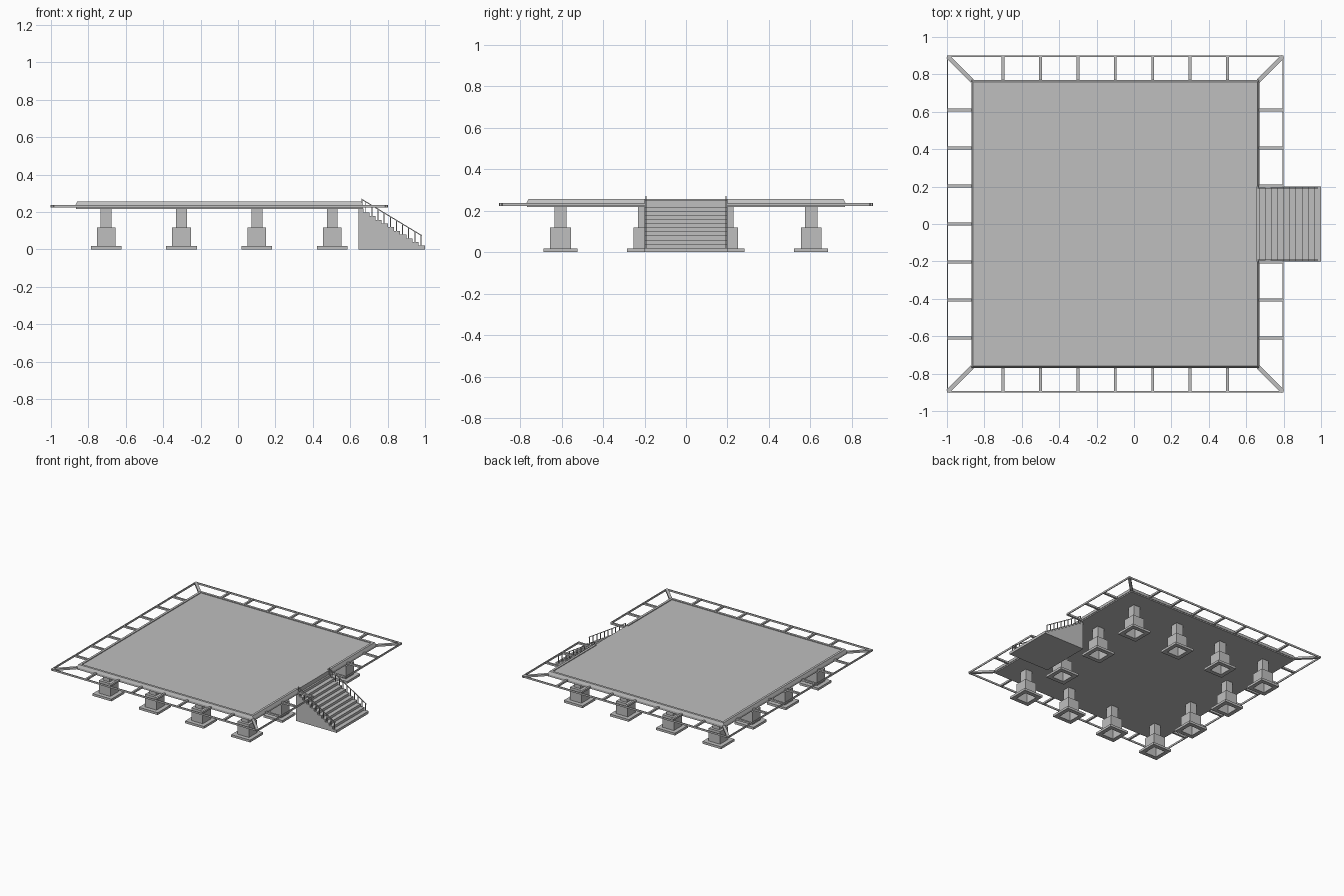
import bpy
import bmesh

cube = bpy.data.objects.get("Cube")
if cube:
    bpy.data.objects.remove(cube, do_unlink=True)

grey = bpy.data.materials.new("concrete_grey")
grey.use_nodes = True
grey.diffuse_color = (0.52, 0.52, 0.52, 1)
grey.node_tree.nodes["Principled BSDF"].inputs["Base Color"].default_value = (0.52, 0.52, 0.52, 1)


def finish(bm, name):
    bmesh.ops.recalc_face_normals(bm, faces=bm.faces)
    mesh = bpy.data.meshes.new(name)
    bm.to_mesh(mesh)
    bm.free()
    mesh.materials.append(grey)
    obj = bpy.data.objects.new(name, mesh)
    bpy.context.collection.objects.link(obj)
    return obj


def box(name, x0, x1, y0, y1, z0, z1):
    bm = bmesh.new()
    bmesh.ops.create_cube(bm, size=1)
    for v in bm.verts:
        v.co.x = x0 if v.co.x < 0 else x1
        v.co.y = y0 if v.co.y < 0 else y1
        v.co.z = z0 if v.co.z < 0 else z1
    return finish(bm, name)


def prism(name, outline, place):
    """Join two copies of an outline; place(point, end) gives each position."""
    bm = bmesh.new()
    ends = [[bm.verts.new(place(p, e)) for p in outline] for e in (0, 1)]
    for loop in ends:
        bm.faces.new(loop)
    for i in range(len(outline)):
        j = (i + 1) % len(outline)
        bm.faces.new((ends[0][i], ends[0][j], ends[1][j], ends[1][i]))
    return finish(bm, name)


def sweep(name, path, profile):
    """Mitred sweep; path items are (x, y, outward x, outward y)."""
    bm = bmesh.new()
    rings = [[bm.verts.new((x + ox * d, y + oy * d, z)) for d, z in profile]
             for x, y, ox, oy in path]
    n = len(profile)
    for a, b in zip(rings, rings[1:]):
        for i in range(n):
            j = (i + 1) % n
            bm.faces.new((a[i], a[j], b[j], b[i]))
    bm.faces.new(rings[0])
    bm.faces.new(rings[-1])
    return finish(bm, name)


def perimeter(west, east, side, gap):
    """Path around the platform, open at the stairs."""
    return [(east, gap, 1, 0), (east, side, 1, 1), (west, side, -1, 1),
            (west, -side, -1, -1), (east, -side, 1, -1), (east, -gap, 1, 0)]


# Deck and its stepped, slightly flared rim
box("deck", -0.857, 0.657, -0.757, 0.757, 0.217, 0.25)
sweep("deck_rim", perimeter(-0.842, 0.642, 0.742, 0.2),
      [(0, 0.225), (0, 0.256), (0.018, 0.256), (0.028, 0.235),
       (0.028, 0.226), (0.024, 0.226), (0.024, 0.217), (0, 0.217)])

# Safety net frame
Z0, Z1 = 0.224, 0.238
sweep("net_outer_rail", perimeter(-1, 0.8, 0.9, 0.2),
      [(0, Z0), (0, Z1), (-0.006, Z1), (-0.006, Z0)])
W = 0.0075
for i in range(-3, 4):
    c = i * 0.2
    for s in (-1, 1):
        lo, hi = sorted((s * 0.765, s * 0.897))
        box("net_side_spoke", c - 0.1 - W, c - 0.1 + W, lo, hi, Z0, Z1)
    y = c * 1.015
    box("net_left_spoke", -0.997, -0.865, y - W, y + W, Z0, Z1)
    if i:
        box("net_right_spoke", 0.665, 0.797, y - W, y + W, Z0, Z1)
for sx in (-1, 1):
    for sy in (-1, 1):
        def corner(p, end, sx=sx, sy=sy):
            reach = 0.13 * end
            return (-0.1 + sx * (0.765 + reach + p[0]),
                    sy * (0.765 + reach - p[0]), p[1])
        prism("net_corner_spoke", [(-W, Z0), (W, Z0), (W, Z1), (-W, Z1)], corner)


# Pillars: hollow, stepped square footings around the edge
def pillar(x, y):
    levels = [(0.05, 0.11), (0.05, 0), (0.082, 0), (0.082, 0.018), (0.05, 0.018),
              (0.05, 0.118), (0.029, 0.118), (0.029, 0.218)]
    bm = bmesh.new()
    rings = [[bm.verts.new((x + sx * r, y + sy * r, z))
              for sx, sy in ((-1, -1), (1, -1), (1, 1), (-1, 1))] for r, z in levels]
    for a, b in zip(rings, rings[1:]):
        for i in range(4):
            j = (i + 1) % 4
            bm.faces.new((a[i], a[j], b[j], b[i]))
    bm.faces.new(rings[0])
    bm.faces.new(rings[-1])
    finish(bm, "pillar")


for i in range(4):
    for j in range(4):
        if i in (0, 3) or j in (0, 3):
            pillar(-0.705 + i * 0.403, -0.605 + j * 0.403)

# Solid staircase
STEPS, RUN, RISE, TOP, START = 10, 0.0328, 0.0198, 0.218, 0.67
outline = [(0.645, 0), (0.645, TOP)]
for i in range(STEPS):
    x = START + i * RUN
    outline += [(x, TOP - i * RISE), (x, TOP - (i + 1) * RISE)]
outline += [(1, TOP - STEPS * RISE), (1, 0)]
prism("staircase", outline, lambda p, e: (p[0], -0.2 + 0.4 * e, p[1]))

# Stair handrails with a post on each step
T = 0.0025
for s in (-1, 1):
    y = s * 0.193
    prism("handrail", [(0.66, 0.266), (0.66, 0.272), (0.984, 0.076), (0.984, 0.07)],
          lambda p, e: (p[0], y - T + 2 * T * e, p[1]))
    box("top_post", 0.66, 0.665, y - T, y + T, 0.215, 0.268)
    for i in range(STEPS):
        x = START + (i + 0.4) * RUN
        rail = 0.268 - (x - 0.66) * 0.605
        box("rail_post", x - T, x + T, y - T, y + T, TOP - (i + 1) * RISE - 0.002, rail)
